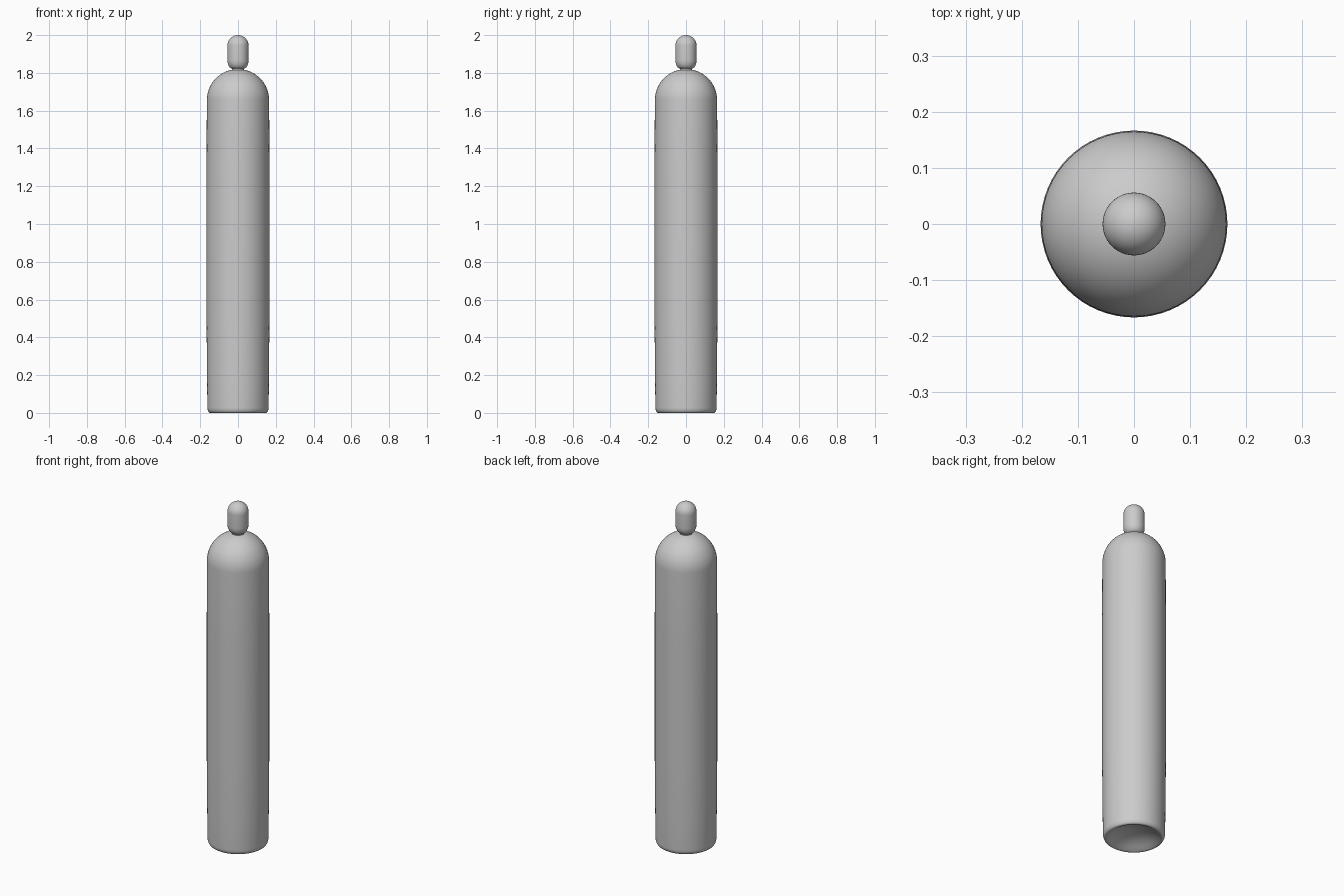
import bpy, bmesh, math

if "Cube" in bpy.data.objects:
    bpy.data.objects.remove(bpy.data.objects["Cube"])


def arc(cx, cz, rx, rz, a0, a1, n):
    """Points of an elliptical arc in the (radius, z) plane, angles in degrees."""
    pts = []
    for i in range(n + 1):
        a = math.radians(a0 + (a1 - a0) * i / n)
        pts.append((max(cx + rx * math.cos(a), 0.0), cz + rz * math.sin(a)))
    return pts


def lathe(name, profile, sides=64):
    """Spin a profile that starts and ends on the z axis."""
    bm = bmesh.new()
    verts = [bm.verts.new((r, 0, z)) for r, z in profile]
    edges = [bm.edges.new(p) for p in zip(verts, verts[1:])]
    bmesh.ops.spin(bm, geom=verts + edges, cent=(0, 0, 0), axis=(0, 0, 1),
                   angle=math.tau, steps=sides, use_duplicate=False)
    bmesh.ops.remove_doubles(bm, verts=bm.verts, dist=0.0002)
    bmesh.ops.recalc_face_normals(bm, faces=bm.faces)
    mesh = bpy.data.meshes.new(name)
    bm.to_mesh(mesh)
    bm.free()
    obj = bpy.data.objects.new(name, mesh)
    bpy.context.collection.objects.link(obj)
    bpy.context.view_layer.objects.active = obj
    obj.select_set(True)
    bpy.ops.object.shade_smooth_by_angle(angle=math.radians(40))
    obj.select_set(False)
    return obj


# Tank: dished base, rounded foot, very slight barrel, domed shoulder
tank = [(0, 0.045), (0.04, 0.042), (0.08, 0.032), (0.115, 0.016), (0.135, 0.004)]
tank += arc(0.147, 0.028, 0.015, 0.028, -100, 0, 8)
tank += [(0.164, 0.2), (0.1665, 0.5), (0.1665, 1.3)]
tank += arc(0, 1.655, 0.165, 0.165, 0, 90, 18)
lathe("tank_body", tank)

# Valve cap: narrow neck, rounded underside, straight wall, round top
cap = [(0, 1.80), (0.033, 1.80), (0.033, 1.822)]
cap += arc(0.030, 1.868, 0.026, 0.045, -75, 0, 8)
cap += arc(0, 1.944, 0.056, 0.056, 0, 90, 12)
lathe("valve_cap", cap, 48)
